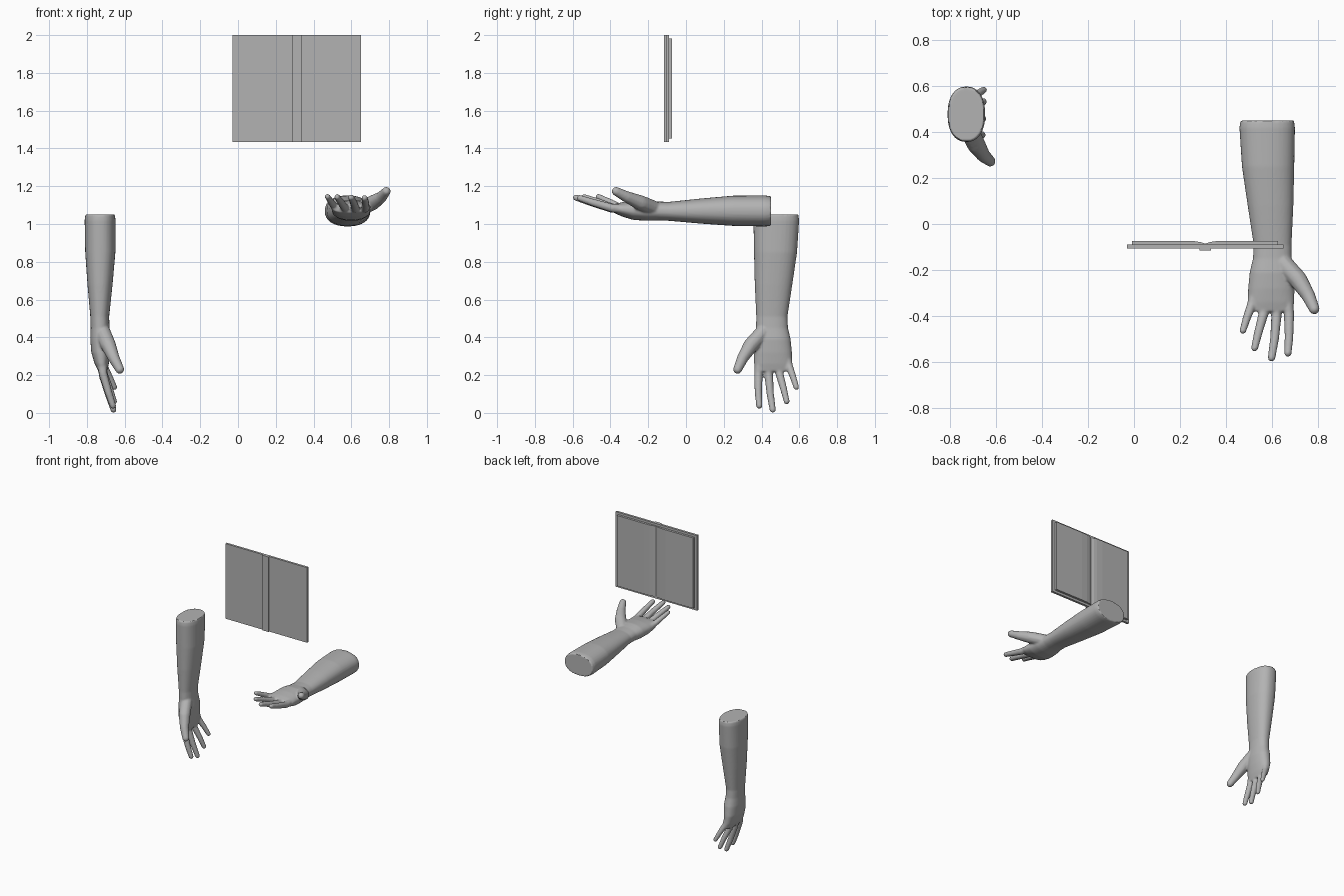
import bpy, bmesh, math
from mathutils import Vector

cube = bpy.data.objects.get("Cube")
if cube:
    bpy.data.objects.remove(cube)

grey = bpy.data.materials.new("plain_grey")
grey.use_nodes = True
COLOUR = (0.45, 0.45, 0.45, 1)
grey.diffuse_color = COLOUR
grey.node_tree.nodes["Principled BSDF"].inputs["Base Color"].default_value = COLOUR


def finish(bm, name):
    bmesh.ops.recalc_face_normals(bm, faces=bm.faces[:])
    mesh = bpy.data.meshes.new(name)
    bm.to_mesh(mesh)
    bm.free()
    mesh.materials.append(grey)
    obj = bpy.data.objects.new(name, mesh)
    bpy.context.collection.objects.link(obj)
    return obj


# Arm sections: distance from elbow, thumb-side range, back-to-palm range
SECTIONS = [
    (0.00, -0.115, 0.119, 0.003, 0.160),
    (0.03, -0.119, 0.123, 0.000, 0.164),
    (0.20, -0.108, 0.120, 0.003, 0.163),
    (0.37, -0.083, 0.116, 0.015, 0.148),
    (0.54, -0.057, 0.108, 0.030, 0.130),
    (0.60, -0.060, 0.109, 0.032, 0.132),
    (0.66, -0.074, 0.118, 0.030, 0.140),
    (0.73, -0.081, 0.121, 0.035, 0.136),
    (0.79, -0.082, 0.120, 0.053, 0.128),
    (0.83, -0.077, 0.113, 0.072, 0.119),
]

# Digit joints: distance from elbow, thumb-side offset, palm offset, radius
DIGITS = [
    [(0.62, 0.07, 0.095, 0.042), (0.69, 0.135, 0.125, 0.041),
     (0.76, 0.180, 0.155, 0.031), (0.82, 0.207, 0.186, 0.024)],
    [(0.76, 0.088, 0.09, 0.026), (0.84, 0.097, 0.097, 0.023),
     (0.94, 0.097, 0.126, 0.020), (1.012, 0.092, 0.150, 0.017)],
    [(0.76, 0.040, 0.09, 0.026), (0.85, 0.042, 0.097, 0.023),
     (0.95, 0.034, 0.126, 0.020), (1.033, 0.021, 0.153, 0.017)],
    [(0.76, -0.010, 0.09, 0.025), (0.84, -0.014, 0.100, 0.022),
     (0.92, -0.036, 0.132, 0.019), (0.99, -0.053, 0.156, 0.016)],
    [(0.74, -0.052, 0.09, 0.024), (0.80, -0.065, 0.101, 0.021),
     (0.86, -0.087, 0.132, 0.018), (0.915, -0.104, 0.158, 0.015)],
]


def loft(bm, place, sides=32):
    rings = []
    for u, v0, v1, w0, w1 in SECTIONS:
        ring = []
        for i in range(sides):
            a = math.tau * i / sides
            c, s = math.cos(a), math.sin(a)
            # slightly squared oval
            v = (v0 + v1) / 2 + (v1 - v0) / 2 * math.copysign(abs(c) ** 0.88, c)
            w = (w0 + w1) / 2 + (w1 - w0) / 2 * math.copysign(abs(s) ** 0.88, s)
            ring.append(bm.verts.new(place(u, v, w)))
        rings.append(ring)
    for a, b in zip(rings, rings[1:]):
        for i in range(sides):
            j = (i + 1) % sides
            bm.faces.new((a[i], a[j], b[j], b[i]))
    bm.faces.new(rings[0])
    bm.faces.new(rings[-1])


def capsule(bm, place, start, end):
    # tapered segment: hull around two balls
    part = bmesh.new()
    for u, v, w, r in (start, end):
        ball = bmesh.ops.create_icosphere(part, subdivisions=2, radius=r)["verts"]
        bmesh.ops.translate(part, verts=ball, vec=Vector(place(u, v, w)))
    hull = bmesh.ops.convex_hull(part, input=part.verts[:])
    loose = {e for e in hull["geom_interior"] + hull["geom_unused"]
             if isinstance(e, bmesh.types.BMVert)}
    bmesh.ops.delete(part, geom=list(loose), context="VERTS")
    # keep only the hull surface
    copies = {v: bm.verts.new(v.co) for v in part.verts}
    for f in part.faces:
        bm.faces.new([copies[v] for v in f.verts])
    part.free()


def build_arm(name, place):
    bm = bmesh.new()
    loft(bm, place)
    for joints in DIGITS:
        for start, end in zip(joints, joints[1:]):
            capsule(bm, place, start, end)
    obj = finish(bm, name)
    # fuse forearm, palm and digits into one skin
    skin = obj.modifiers.new("fuse", "REMESH")
    skin.mode = "VOXEL"
    skin.voxel_size = 0.006
    soft = obj.modifiers.new("soften", "SMOOTH")
    soft.factor = 0.5
    soft.iterations = 4
    bpy.ops.object.select_all(action="DESELECT")
    obj.select_set(True)
    bpy.context.view_layer.objects.active = obj
    for m in (skin.name, soft.name):
        bpy.ops.object.modifier_apply(modifier=m)
    bpy.ops.object.shade_smooth_by_angle(angle=math.radians(45))


build_arm("left_arm", lambda u, v, w: (0.578 + v, 0.45 - u, 0.987 + w))
build_arm("right_arm", lambda u, v, w: (-0.812 + w, 0.48 - v, 1.05 - u))


# Book: outlines in plan, extruded upward
def extrude_plan(name, outline, z0, z1):
    bm = bmesh.new()
    face = bm.faces.new([bm.verts.new((x, y, z0)) for x, y in outline])
    top = bmesh.ops.extrude_face_region(bm, geom=[face])["geom"]
    verts = [g for g in top if isinstance(g, bmesh.types.BMVert)]
    bmesh.ops.translate(bm, verts=verts, vec=(0, 0, z1 - z0))
    return finish(bm, name)


def slab(name, x0, x1, y0, y1, z0, z1):
    return extrude_plan(name, [(x0, y0), (x1, y0), (x1, y1), (x0, y1)], z0, z1)


MID = 0.31
slab("book_cover", -0.03, 0.65, -0.107, -0.09, 1.435, 2.0)
slab("book_spine", MID - 0.025, MID + 0.025, -0.116, -0.105, 1.435, 2.0)

# Page blocks dip toward the gutter
for side, label in ((-1, "right_pages"), (1, "left_pages")):
    plan = [(0, -0.091), (0.318, -0.091), (0.318, -0.074), (0.09, -0.073),
            (0.045, -0.075), (0.02, -0.079), (0, -0.086)]
    extrude_plan(label, [(MID + side * x, y) for x, y in plan], 1.452, 1.983)
